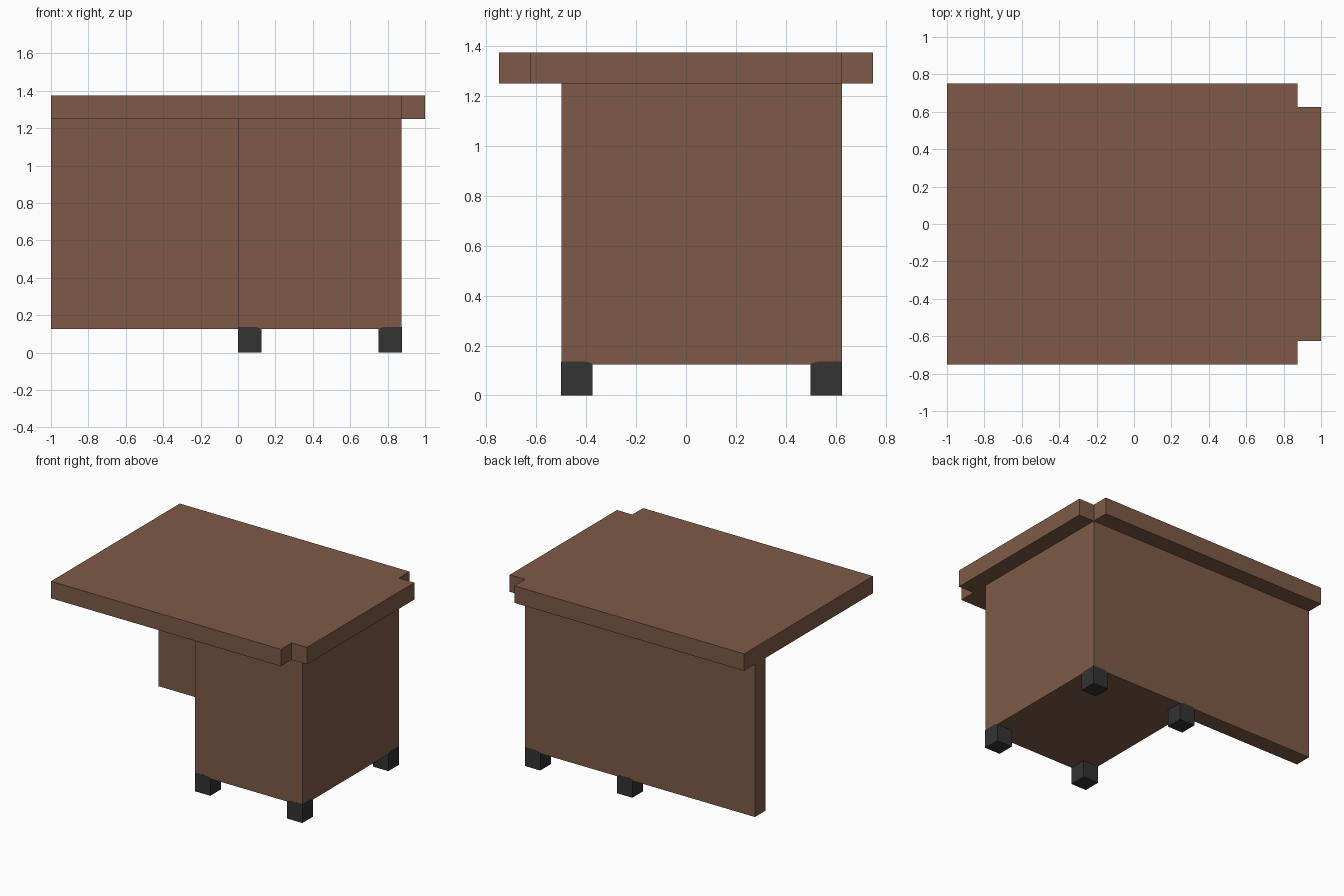
import bpy
import bmesh

cube = bpy.data.objects.get("Cube")
if cube:
    bpy.data.objects.remove(cube, do_unlink=True)


def material(name, rgb):
    mat = bpy.data.materials.new(name)
    mat.use_nodes = True
    mat.diffuse_color = (*rgb, 1)
    mat.node_tree.nodes["Principled BSDF"].inputs["Base Color"].default_value = (*rgb, 1)
    return mat


BROWN = material("brown wood", (0.207, 0.102, 0.063))
DARK = material("dark rubber", (0.033, 0.033, 0.033))


def finish(name, bm, mat):
    bmesh.ops.recalc_face_normals(bm, faces=bm.faces)
    mesh = bpy.data.meshes.new(name)
    bm.to_mesh(mesh)
    bm.free()
    mesh.materials.append(mat)
    obj = bpy.data.objects.new(name, mesh)
    bpy.context.collection.objects.link(obj)
    return obj


def slab(name, outline, z0, z1, mat):
    """Extrude a flat outline from z0 up to z1."""
    bm = bmesh.new()
    face = bm.faces.new([bm.verts.new((x, y, z0)) for x, y in outline])
    top = bmesh.ops.extrude_face_region(bm, geom=[face])["geom"]
    verts = [g for g in top if isinstance(g, bmesh.types.BMVert)]
    bmesh.ops.translate(bm, vec=(0, 0, z1 - z0), verts=verts)
    return finish(name, bm, mat)


def rect(x0, x1, y0, y1):
    return [(x0, y0), (x1, y0), (x1, y1), (x0, y1)]


# Table top with its two right-hand corners notched out
slab("table_top", [(-1, -0.75), (0.875, -0.75), (0.875, -0.625), (1, -0.625),
                   (1, 0.625), (0.875, 0.625), (0.875, 0.75), (-1, 0.75)],
     1.25, 1.375, BROWN)

# Cabinet and the back panel running on from it
slab("cabinet", rect(0, 0.875, -0.5, 0.625), 0.125, 1.25, BROWN)
slab("back_panel", rect(-1, 0, 0.5, 0.625), 0.125, 1.25, BROWN)

# Feet: blocks whose tops tuck slightly into the cabinet, chamfered inward
SIZE, PROUD, CHAMFER = 0.125, 0.001, 0.03
for side, x, sx in (("right", 0, 1), ("left", 0.875, -1)):
    for end, y, sy in (("front", -0.5, 1), ("back", 0.625, -1)):
        bm = bmesh.new()
        rings = []
        for z, inset in ((0, 0), (0.127, 0), (0.137, CHAMFER)):
            xa, ya = x - sx * PROUD, y - sy * PROUD
            xb, yb = x + sx * (SIZE - inset), y + sy * (SIZE - inset)
            rings.append([bm.verts.new((*p, z)) for p in rect(xa, xb, ya, yb)])
        for low, high in zip(rings, rings[1:]):
            for i in range(4):
                j = (i + 1) % 4
                bm.faces.new((low[i], low[j], high[j], high[i]))
        bm.faces.new(rings[0])
        bm.faces.new(rings[-1])
        finish(f"{end}_{side}_foot", bm, DARK)
